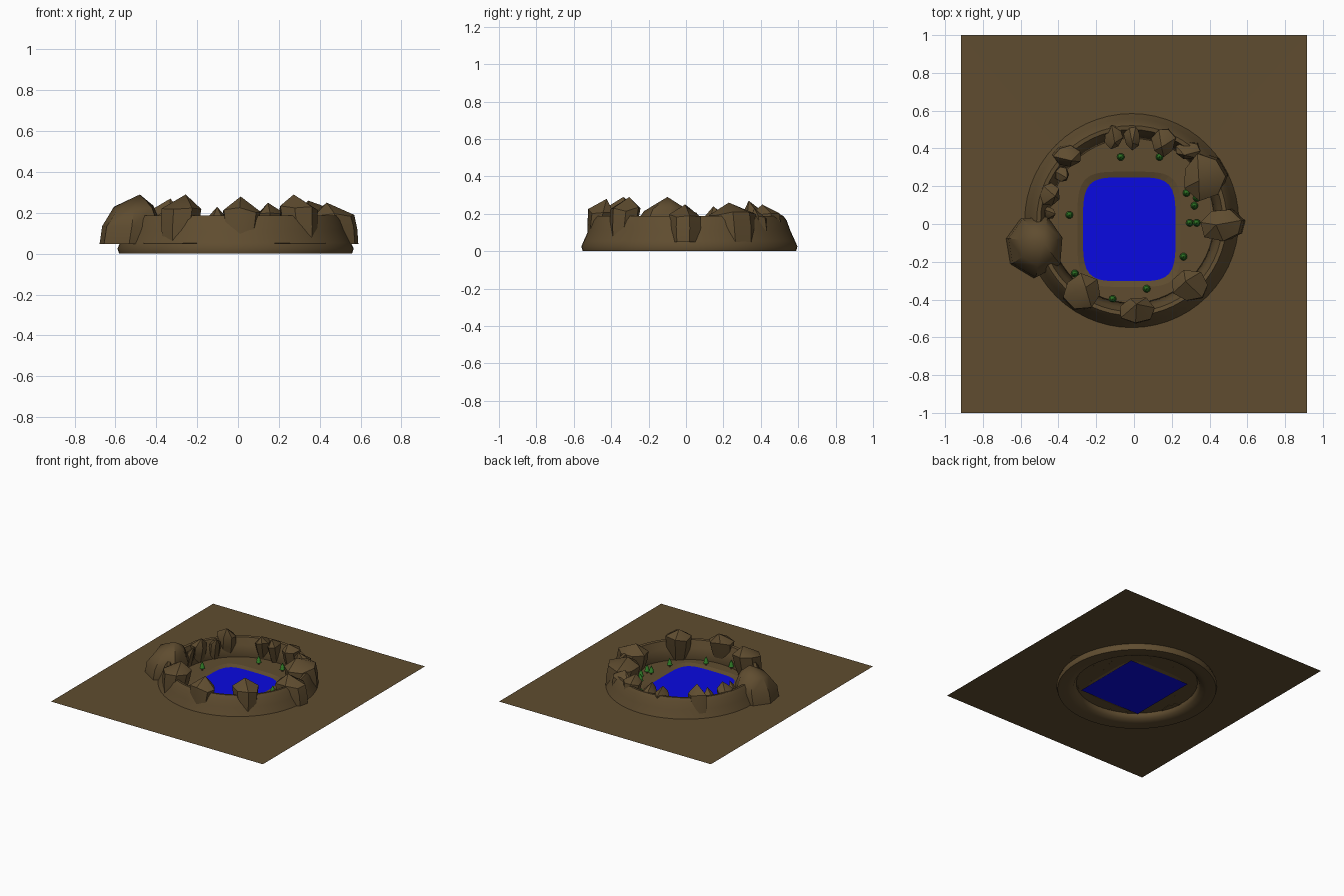
import bpy, bmesh, math, random

if "Cube" in bpy.data.objects:
    bpy.data.objects.remove(bpy.data.objects["Cube"])
random.seed(4)

def mat(name, rgb):
    m = bpy.data.materials.new(name)
    m.diffuse_color = (*rgb, 1)
    m.use_nodes = True
    m.node_tree.nodes["Principled BSDF"].inputs["Base Color"].default_value = m.diffuse_color
    return m

EARTH = mat("earth_brown", (0.115, 0.073, 0.029))
WATER = mat("water_blue", (0.003, 0.003, 0.75))
LEAF = mat("leaf_green", (0.03, 0.2, 0.02))

def make(name, verts, faces, material, smooth=None):
    me = bpy.data.meshes.new(name)
    me.from_pydata(verts, [], faces)
    bm = bmesh.new()
    bm.from_mesh(me)
    bmesh.ops.recalc_face_normals(bm, faces=bm.faces)
    bm.to_mesh(me)
    bm.free()
    ob = bpy.data.objects.new(name, me)
    bpy.context.collection.objects.link(ob)
    me.materials.append(material)
    if smooth:
        bpy.context.view_layer.objects.active = ob
        ob.select_set(True)
        bpy.ops.object.shade_smooth_by_angle(angle=math.radians(smooth))
        ob.select_set(False)
    return ob

def stack(rings, n, closed=False):
    """Quads joining successive rings of n vertices."""
    f = []
    for r in range(rings if closed else rings - 1):
        a, b = r * n, ((r + 1) % rings) * n
        f += [(a + i, a + (i + 1) % n, b + (i + 1) % n, b + i) for i in range(n)]
    return f

def squircle(t, hx, hy, p):
    c, s = math.cos(t), math.sin(t)
    k = (abs(c) ** p + abs(s) ** p) ** (-1 / p)
    return hx * c * k, hy * s * k

# Ground sheet with a rounded-square opening and a slight shore lip
N = 64
verts = []
for hx, hy, p, z, cx, cy in ((0.915, 1.0, 0, 0.052, 0, 0),
                             (0.275, 0.305, 4.5, 0.051, -0.025, -0.028),
                             (0.245, 0.275, 4.5, 0.040, -0.025, -0.028)):
    for i in range(N):
        t = 2 * math.pi * i / N
        if p:
            x, y = squircle(t, hx, hy, p)
        else:
            c, s = math.cos(t), math.sin(t)
            k = 1 / max(abs(c), abs(s))
            x, y = hx * c * k, hy * s * k
        verts.append((x + cx, y + cy, z))
ground = make("ground", verts, stack(3, N), EARTH)
bm = bmesh.new()
bm.from_mesh(ground.data)
bm.normal_update()
if sum(f.normal.z for f in bm.faces) < 0:
    bmesh.ops.reverse_faces(bm, faces=bm.faces)
bm.to_mesh(ground.data)
bm.free()

# Lake surface
make("lake", [(-0.025 + x * 0.265, -0.025 + y * 0.28, 0.04)
              for x, y in ((-1, -1), (1, -1), (1, 1), (-1, 1))], [(0, 1, 2, 3)], WATER)

# Crater ring wall
profile = [(0.435, 0.05), (0.455, 0.015), (0.5, 0.004), (0.57, 0.0), (0.578, 0.025),
           (0.565, 0.055), (0.54, 0.11), (0.52, 0.165), (0.503, 0.188), (0.482, 0.185), (0.462, 0.13)]
S = 56
verts = [(-0.012 + r * math.cos(2 * math.pi * i / S), 0.018 + r * math.sin(2 * math.pi * i / S), z)
         for r, z in profile for i in range(S)]
make("crater_wall", verts, stack(len(profile), S, True), EARTH, 50)

# Rocks on the rim: x, y, half width, half depth, peak height, base width ratio
rocks = [(-0.535, -0.11, 0.16, 0.165, 0.29, 1.0), (-0.29, -0.38, 0.115, 0.105, 0.29, 0.7),
         (0.015, -0.48, 0.112, 0.08, 0.28, 0.6), (0.31, -0.345, 0.115, 0.095, 0.29, 0.65),
         (0.49, -0.005, 0.13, 0.1, 0.25, 0.85), (0.39, 0.26, 0.13, 0.135, 0.26, 0.85),
         (0.165, 0.46, 0.07, 0.085, 0.25, 0.7), (0.3, 0.41, 0.08, 0.05, 0.23, 0.7),
         (-0.01, 0.485, 0.05, 0.075, 0.235, 0.6), (-0.115, 0.485, 0.055, 0.075, 0.23, 0.6),
         (-0.37, 0.375, 0.08, 0.065, 0.27, 0.75), (-0.47, 0.165, 0.06, 0.07, 0.24, 0.8),
         (-0.47, 0.06, 0.03, 0.035, 0.21, 0.9), (-0.40, 0.275, 0.04, 0.045, 0.215, 0.9)]
for k, (cx, cy, hx, hy, h, base) in enumerate(rocks):
    n = 7
    inward = 0.035 / math.hypot(cx, cy)
    phase = random.uniform(0, 1)
    jit = [random.uniform(0.9, 1.08) for _ in range(n)]
    verts = []
    for t, s in ((0.0, base), (0.38, (1 + base) / 2), (0.72, 0.9 if base < 0.95 else 0.68)):
        for i in range(n):
            a = phase + 2 * math.pi * i / n
            z = 0.048 + (h - 0.048) * t * (random.uniform(0.9, 1.08) if t else 1)
            verts.append((cx * (1 - inward * t) + hx * s * jit[i] * math.cos(a),
                          cy * (1 - inward * t) + hy * s * jit[i] * math.sin(a), z))
    verts.append((cx * (1 - inward * 1.6), cy * (1 - inward * 1.6), h))
    faces = stack(3, n) + [(2 * n + i, 2 * n + (i + 1) % n, 3 * n) for i in range(n)]
    faces.append(tuple(range(n)))
    make(f"rim_rock_{k + 1}", verts, faces, EARTH, 35)

# Small conifers around the shore
trees = [(-0.07, 0.355), (0.135, 0.355), (0.278, 0.164), (0.332, 0.138), (0.32, 0.097), (0.295, 0.006),
         (0.332, 0.006), (0.262, -0.173), (0.067, -0.343), (-0.113, -0.397), (-0.313, -0.262), (-0.342, 0.048)]
for k, (cx, cy) in enumerate(trees):
    n = 10
    shape = [(0.006, 0.05), (0.006, 0.068), (0.02, 0.068), (0.011, 0.088), (0.015, 0.088), (0.001, 0.118)]
    verts = [(cx + r * math.cos(2 * math.pi * i / n), cy + r * math.sin(2 * math.pi * i / n), z)
             for r, z in shape for i in range(n)]
    faces = stack(len(shape), n) + [tuple(range(n)), tuple(range(5 * n, 6 * n))]
    tree = make(f"tree_{k + 1}", verts, faces, LEAF, 40)
    tree.data.materials.append(EARTH)
    for p in tree.data.polygons:
        if p.center.z < 0.067:
            p.material_index = 1
